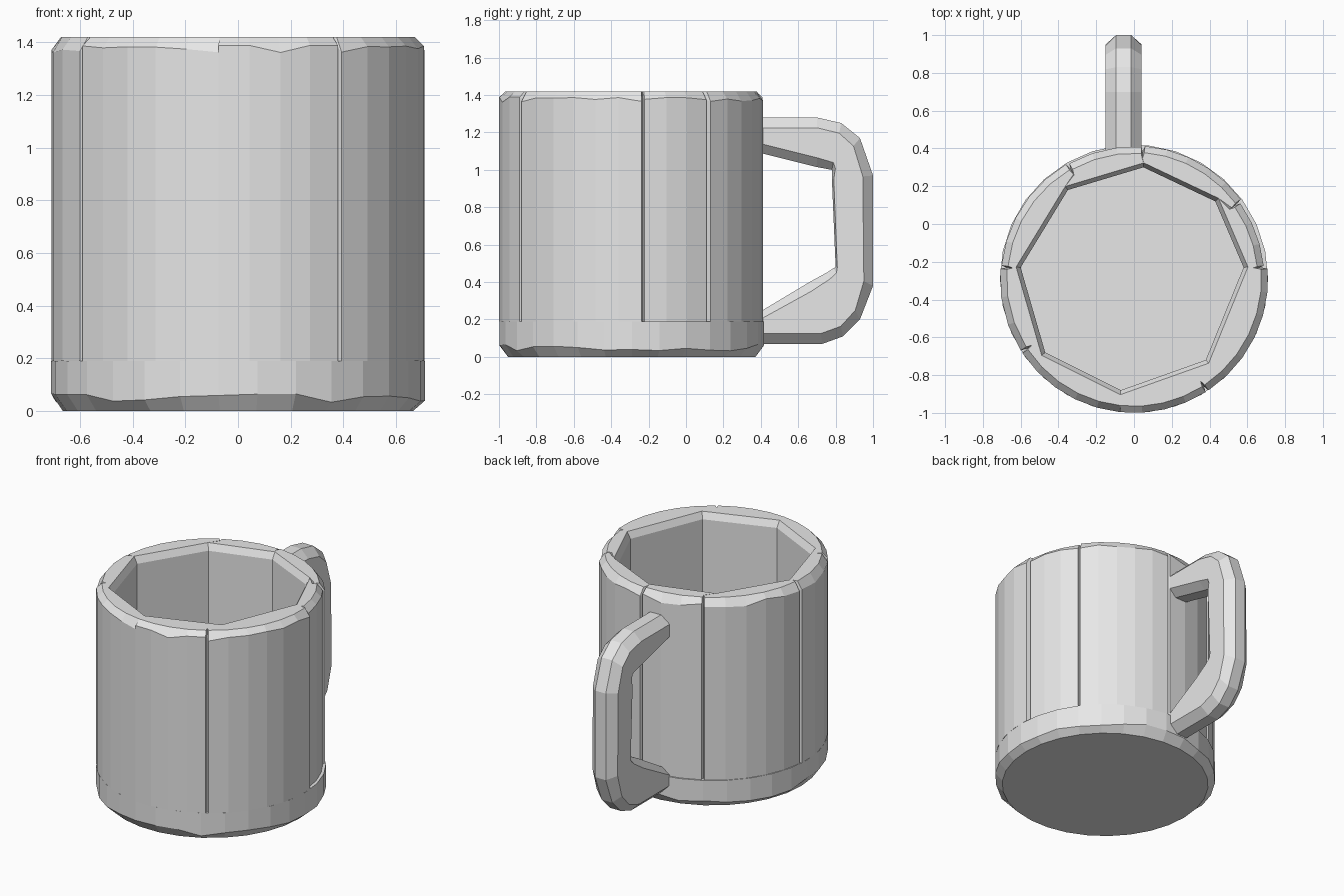
import bpy, bmesh, math, random
from mathutils import Vector

random.seed(4)
cube = bpy.data.objects.get("Cube")
if cube:
    bpy.data.objects.remove(cube, do_unlink=True)

grey = bpy.data.materials.new("plain_grey")
grey.use_nodes = True
grey.diffuse_color = (0.8, 0.8, 0.8, 1)
grey.node_tree.nodes["Principled BSDF"].inputs["Base Color"].default_value = (0.8, 0.8, 0.8, 1)

CY = -0.29      # y of the cup axis
RADIUS = 0.71
FLOOR = 0.19
TOP = 1.42


def loft(name, rings):
    """Skin closed rings of equal length and cap both ends."""
    bm = bmesh.new()
    rows = [[bm.verts.new(p) for p in ring] for ring in rings]
    n = len(rows[0])
    for low, high in zip(rows, rows[1:]):
        for i in range(n):
            j = (i + 1) % n
            bm.faces.new((low[i], low[j], high[j], high[i]))
    bm.faces.new(rows[0])
    bm.faces.new(rows[-1])
    bmesh.ops.recalc_face_normals(bm, faces=bm.faces)
    mesh = bpy.data.meshes.new(name)
    bm.to_mesh(mesh)
    bm.free()
    mesh.materials.append(grey)
    obj = bpy.data.objects.new(name, mesh)
    bpy.context.collection.objects.link(obj)
    return obj


def polar(radius, degrees, z):
    a = math.radians(degrees)
    return Vector((radius * math.cos(a), CY + radius * math.sin(a), z))


# Base disc with an uneven chamfer underneath
SIDES = 30
angles = [360 * i / SIDES for i in range(SIDES)]
loft("cup_base", [
    [polar(0.665, a, 0) for a in angles],
    [polar(RADIUS, a, random.uniform(0.03, 0.07)) for a in angles],
    [polar(RADIUS, a, FLOOR) for a in angles],
])

# Wall joints: inner corner x, y and the angle of the outer seam
joints = [(0.58, -0.23, 5), (0.43, 0.12, 36), (0.05, 0.30, 86), (-0.35, 0.18, 120),
          (-0.60, -0.23, 175), (-0.47, -0.68, 213), (-0.07, -0.88, 264), (0.38, -0.72, 303)]
radii = [0.69, 0.705, 0.70, 0.705, 0.71, 0.71, 0.71, 0.71]
FRONT = 6       # the front joint has no groove

# Wall panels: curved outside, flat inside, grooved at the seams
for k, radius in enumerate(radii):
    nxt = (k + 1) % len(joints)
    (ax, ay, start), (bx, by, end) = joints[k], joints[nxt]
    if end < start:
        end += 360
    groove_a = 0 if k == FRONT else 0.7
    groove_b = 0 if nxt == FRONT else 0.7
    steps = round((end - start) / 11)
    outline = []
    if groove_a:
        outline.append((radius - 0.03, start))
    first, last = start + groove_a, end - groove_b
    outline += [(radius, first + (last - first) * i / steps) for i in range(steps + 1)]
    if groove_b:
        outline.append((radius - 0.03, end))

    def ring(z, inset=0, widen=1, jitter=0):
        pts = [polar(r - inset, a, z + random.uniform(-jitter, jitter)) for r, a in outline]
        for x, y in ((bx, by), (ax, ay)):
            pts.append(Vector((x * widen, CY + (y - CY) * widen, z)))
        return pts

    loft(f"wall_panel_{k + 1}", [ring(FLOOR), ring(1.375, jitter=0.015),
                                 ring(TOP, inset=0.035, widen=1.04)])

# Handle: outer y, z then inner y, z and the inner chamfer
stations = [
    (0.36, 1.28, 0.36, 1.10, 0.05), (0.70, 1.28, 0.70, 1.015, 0.05),
    (0.83, 1.25, 0.78, 1.00, 0.04), (0.93, 1.17, 0.78, 0.985, 0.03),
    (1.00, 0.97, 0.78, 0.95, 0.01), (1.00, 0.38, 0.80, 0.48, 0.01),
    (0.93, 0.20, 0.79, 0.475, 0.03), (0.84, 0.11, 0.76, 0.455, 0.04),
    (0.73, 0.07, 0.66, 0.40, 0.05), (0.36, 0.07, 0.36, 0.22, 0.04),
]
rings = []
for oy, oz, iy, iz, chamfer in stations:
    outer, inner = Vector((-0.055, oy, oz)), Vector((-0.055, iy, iz))
    d = (inner - outer).normalized()
    half = [(0.04, outer), (0.095, outer + d * 0.055),
            (0.095, inner - d * chamfer), (0.045, inner)]
    rings.append([p + Vector((w, 0, 0)) for w, p in half]
                 + [p - Vector((w, 0, 0)) for w, p in reversed(half)])
loft("handle", rings)
